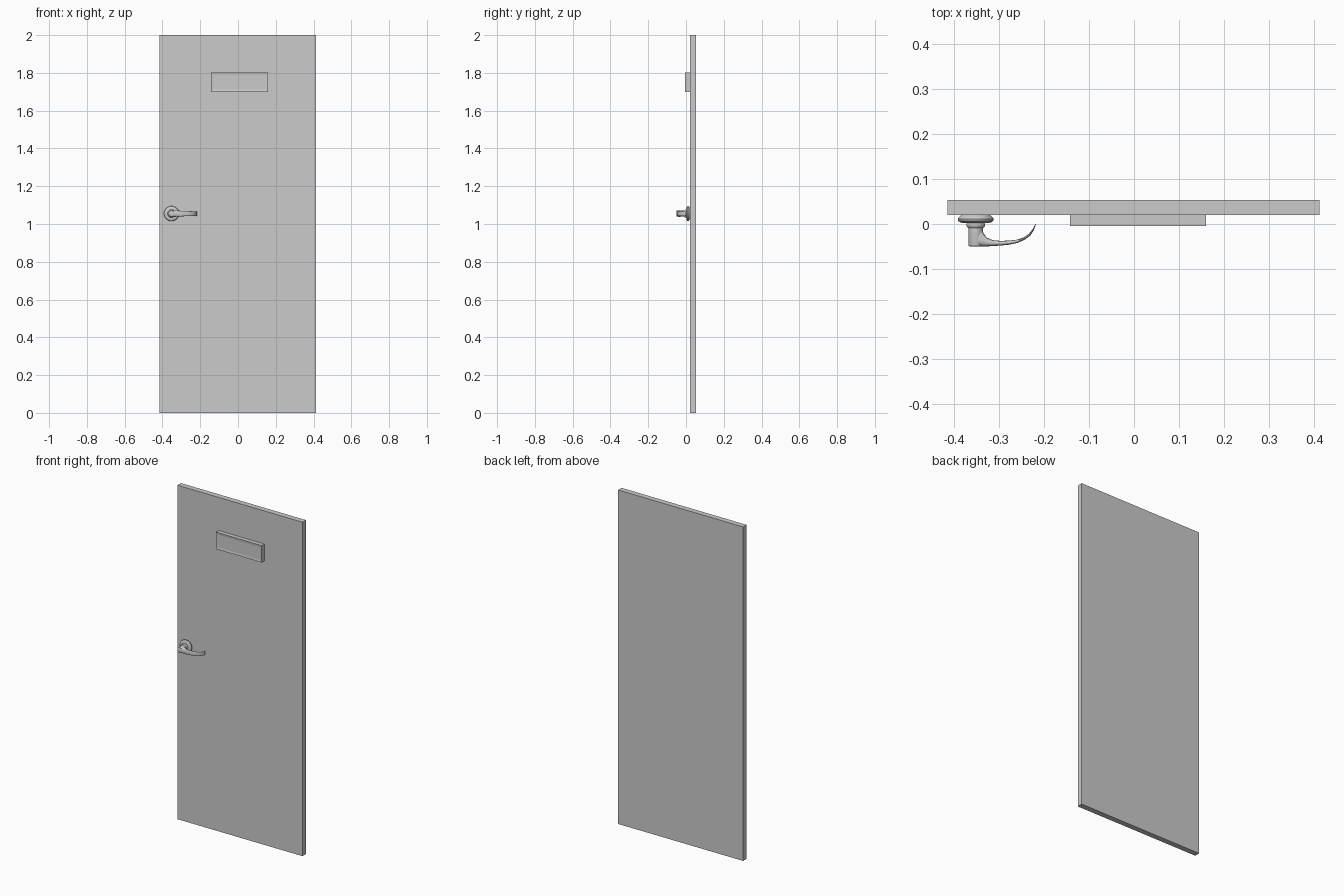
import bpy, bmesh, math
from mathutils import Vector

if "Cube" in bpy.data.objects:
    bpy.data.objects.remove(bpy.data.objects["Cube"])

HX, HZ = -0.352, 1.055  # handle axis


def finish(name, bm, smooth=False):
    bmesh.ops.recalc_face_normals(bm, faces=bm.faces)
    me = bpy.data.meshes.new(name)
    bm.to_mesh(me)
    bm.free()
    ob = bpy.data.objects.new(name, me)
    bpy.context.collection.objects.link(ob)
    if smooth:
        bpy.ops.object.select_all(action='DESELECT')
        ob.select_set(True)
        bpy.context.view_layer.objects.active = ob
        bpy.ops.object.shade_smooth_by_angle(angle=math.radians(35))
    return ob


def box(x0, x1, y0, y1, z0, z1):
    bm = bmesh.new()
    bmesh.ops.create_cube(bm, size=1)
    for v in bm.verts:
        v.co = ((x0 + x1) / 2 + v.co.x * (x1 - x0),
                (y0 + y1) / 2 + v.co.y * (y1 - y0),
                (z0 + z1) / 2 + v.co.z * (z1 - z0))
    return bm


def skin(name, rings):
    """Join closed rings of points into a capped tube."""
    bm = bmesh.new()
    loops = [[bm.verts.new(p) for p in ring] for ring in rings]
    n = len(loops[0])
    for a, b in zip(loops, loops[1:]):
        for i in range(n):
            j = (i + 1) % n
            bm.faces.new((a[i], a[j], b[j], b[i]))
    bm.faces.new(loops[0])
    bm.faces.new(loops[-1])
    return finish(name, bm, smooth=True)


def lathe(name, profile, n=40):
    """Turn (radius, y) points around the handle axis."""
    angles = [2 * math.pi * i / n for i in range(n)]
    return skin(name, [[(HX + r * math.cos(a), y, HZ + r * math.sin(a))
                        for a in angles] for r, y in profile])


# Door slab
finish("door_panel", box(-0.415, 0.413, 0.02, 0.053, 0, 2))

# Name plate holder with a shallow inset field
bm = box(-0.142, 0.16, -0.005, 0.02, 1.70, 1.802)
bm.normal_update()
front = [f for f in bm.faces if f.normal.y < -0.9]
bmesh.ops.inset_region(bm, faces=front, thickness=0.02)
bmesh.ops.translate(bm, verts=front[0].verts, vec=(0, 0.002, 0))
finish("plate_holder", bm)

# Rounded rosette against the door
lathe("handle_rosette", [(0.030, 0.021), (0.034, 0.018), (0.038, 0.0145), (0.040, 0.011),
                         (0.039, 0.007), (0.035, 0.004), (0.029, 0.0025), (0.020, 0.002)])

# Collar and neck
lathe("handle_collar", [(0.018, 0.004), (0.0205, 0.001), (0.021, -0.002),
                        (0.020, -0.006), (0.017, -0.009)])
lathe("handle_neck", [(0.0165, 0.0), (0.0165, -0.046), (0.0155, -0.049), (0.013, -0.05)])

# Curved lever: outer point, inner point, half height
stations = [((-0.355, -0.050), (-0.338, -0.012), 0.0165),
            ((-0.340, -0.050), (-0.335, -0.020), 0.0170),
            ((-0.329, -0.050), (-0.328, -0.030), 0.0165),
            ((-0.315, -0.049), (-0.314, -0.036), 0.0155),
            ((-0.297, -0.048), (-0.297, -0.0375), 0.0145),
            ((-0.278, -0.046), (-0.279, -0.037), 0.0137),
            ((-0.259, -0.042), (-0.261, -0.035), 0.0130),
            ((-0.243, -0.035), (-0.246, -0.030), 0.0125),
            ((-0.231, -0.026), (-0.234, -0.022), 0.0122),
            ((-0.223, -0.014), (-0.226, -0.012), 0.0120),
            ((-0.2175, 0.0), (-0.219, 0.0), 0.0115)]
rings = []
for outer, inner, h in stations:
    o, i = Vector((*outer, HZ)), Vector((*inner, HZ))
    mid, half = (o + i) / 2, (o - i) / 2
    ring = []
    for k in range(24):
        c, s = math.cos(k * math.tau / 24), math.sin(k * math.tau / 24)
        # squared-off ellipse section
        c, s = (math.copysign(abs(t) ** 0.75, t) for t in (c, s))
        ring.append(mid + half * c + Vector((0, 0, h * s)))
    rings.append(ring)
skin("handle_lever", rings)
